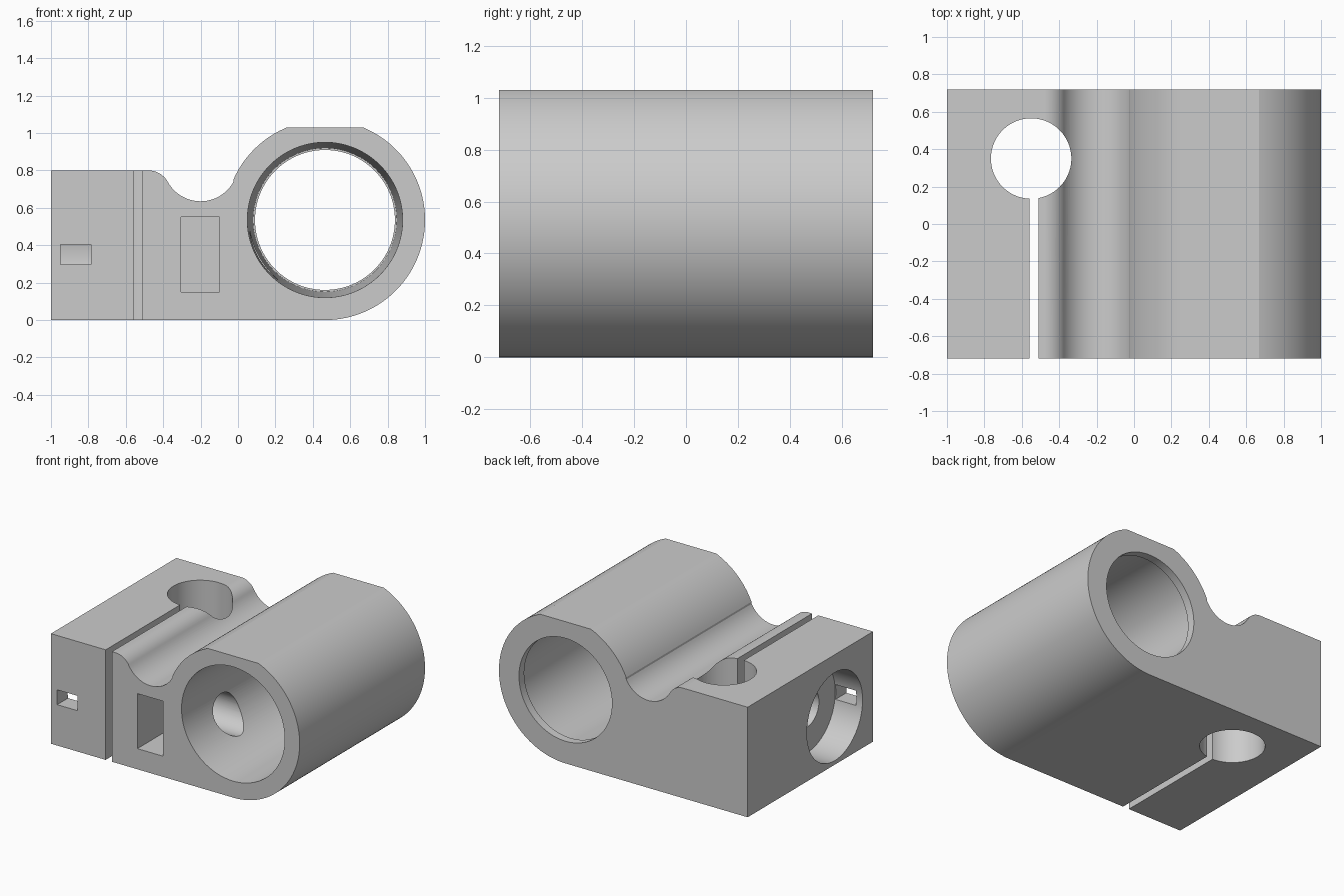
import bpy, bmesh, math
from mathutils import Matrix, Vector

if "Cube" in bpy.data.objects:
    bpy.data.objects.remove(bpy.data.objects["Cube"])

HALF = 0.72                      # half length along y
RING = (0.465, 0.535)            # ring centre in x, z

grey = bpy.data.materials.new("plain grey")
grey.diffuse_color = (0.6, 0.6, 0.6, 1)
grey.use_nodes = True
grey.node_tree.nodes["Principled BSDF"].inputs["Base Color"].default_value = grey.diffuse_color


def make_object(name, bm):
    bmesh.ops.recalc_face_normals(bm, faces=bm.faces)
    mesh = bpy.data.meshes.new(name)
    bm.to_mesh(mesh)
    bm.free()
    mesh.materials.append(grey)
    ob = bpy.data.objects.new(name, mesh)
    bpy.context.collection.objects.link(ob)
    return ob


def arc(cx, cz, r, a0, a1, n):
    return [(cx + r * math.cos(a0 + (a1 - a0) * i / n),
             cz + r * math.sin(a0 + (a1 - a0) * i / n)) for i in range(n + 1)]


def rod(name, start, end, r1, r2=None, n=96):
    """Cylinder or cone between two points."""
    a, b = Vector(start), Vector(end)
    bm = bmesh.new()
    turn = (b - a).to_track_quat('Z', 'Y').to_matrix().to_4x4()
    bmesh.ops.create_cone(bm, cap_ends=True, segments=n, radius1=r1,
                          radius2=r1 if r2 is None else r2, depth=(b - a).length,
                          matrix=Matrix.Translation((a + b) / 2) @ turn)
    return make_object(name, bm)


def box(name, lo, hi):
    lo, hi = Vector(lo), Vector(hi)
    bm = bmesh.new()
    bmesh.ops.create_cube(bm, size=1, matrix=Matrix.Translation((lo + hi) / 2)
                          @ Matrix.Diagonal((*(hi - lo), 1)))
    return make_object(name, bm)


# Body profile: block, rounded shoulder, groove, ring with flat top
groove, shoulder = (-0.2, 0.835), (-0.48, 0.68)
a_sh = math.atan2(groove[1] - shoulder[1], groove[0] - shoulder[0])
a_ring = math.atan2(groove[1] - RING[1], groove[0] - RING[0])
a_flat = math.asin(0.495 / 0.535)
profile = [(-1, 0), (-1, 0.8)]
profile += arc(*shoulder, 0.12, math.pi / 2, a_sh, 16)
profile += arc(*groove, 0.2, a_sh + math.pi, a_ring + math.pi, 32)[1:-1]
profile += arc(*RING, 0.535, a_ring, math.pi - a_flat, 20)
profile += arc(*RING, 0.535, a_flat, -math.pi / 2, 64)

bm = bmesh.new()
face = bm.faces.new([bm.verts.new((x, -HALF, z)) for x, z in profile])
ext = bmesh.ops.extrude_face_region(bm, geom=[face])
bmesh.ops.translate(bm, vec=(0, 2 * HALF, 0),
                    verts=[v for v in ext["geom"] if isinstance(v, bmesh.types.BMVert)])
body = make_object("clamp_body", bm)

rx, rz = RING
cutters = [
    # Tapered bore with a thin lip at the back
    rod("bore_cutter", (rx, -HALF - 0.02, rz), (rx, 0.66, rz), 0.4155, 0.384, 128),
    rod("lip_cutter", (rx, 0.5, rz), (rx, 0.9, rz), 0.374, n=128),
    # Vertical rod hole and clamping slit
    rod("rod_hole_cutter", (-0.55, 0.35, -0.2), (-0.55, 0.35, 1.2), 0.215),
    box("slit_cutter", (-0.56, -1, -0.2), (-0.51, 0.3, 1.2)),
    # Bolt head recess, bolt hole into the bore
    rod("head_recess_cutter", (-1.2, -0.28, 0.35), (-0.78, -0.28, 0.35), 0.32),
    rod("bolt_hole_cutter", (-0.9, -0.28, 0.35), (0.3, -0.28, 0.35), 0.133, n=64),
    # Nut slot and small side slot, open to the front
    box("nut_slot_cutter", (-0.305, -1, 0.15), (-0.1, -0.08, 0.55)),
    box("side_slot_cutter", (-0.95, -1, 0.297), (-0.785, -0.45, 0.405)),
]

bpy.context.view_layer.objects.active = body
body.select_set(True)
for c in cutters:
    c.hide_render = True
    mod = body.modifiers.new(c.name, 'BOOLEAN')
    mod.operation = 'DIFFERENCE'
    mod.solver = 'EXACT'
    mod.object = c
    bpy.ops.object.modifier_apply(modifier=mod.name)
for c in cutters:
    bpy.data.objects.remove(c, do_unlink=True)

bpy.ops.object.shade_smooth_by_angle(angle=math.radians(20))
